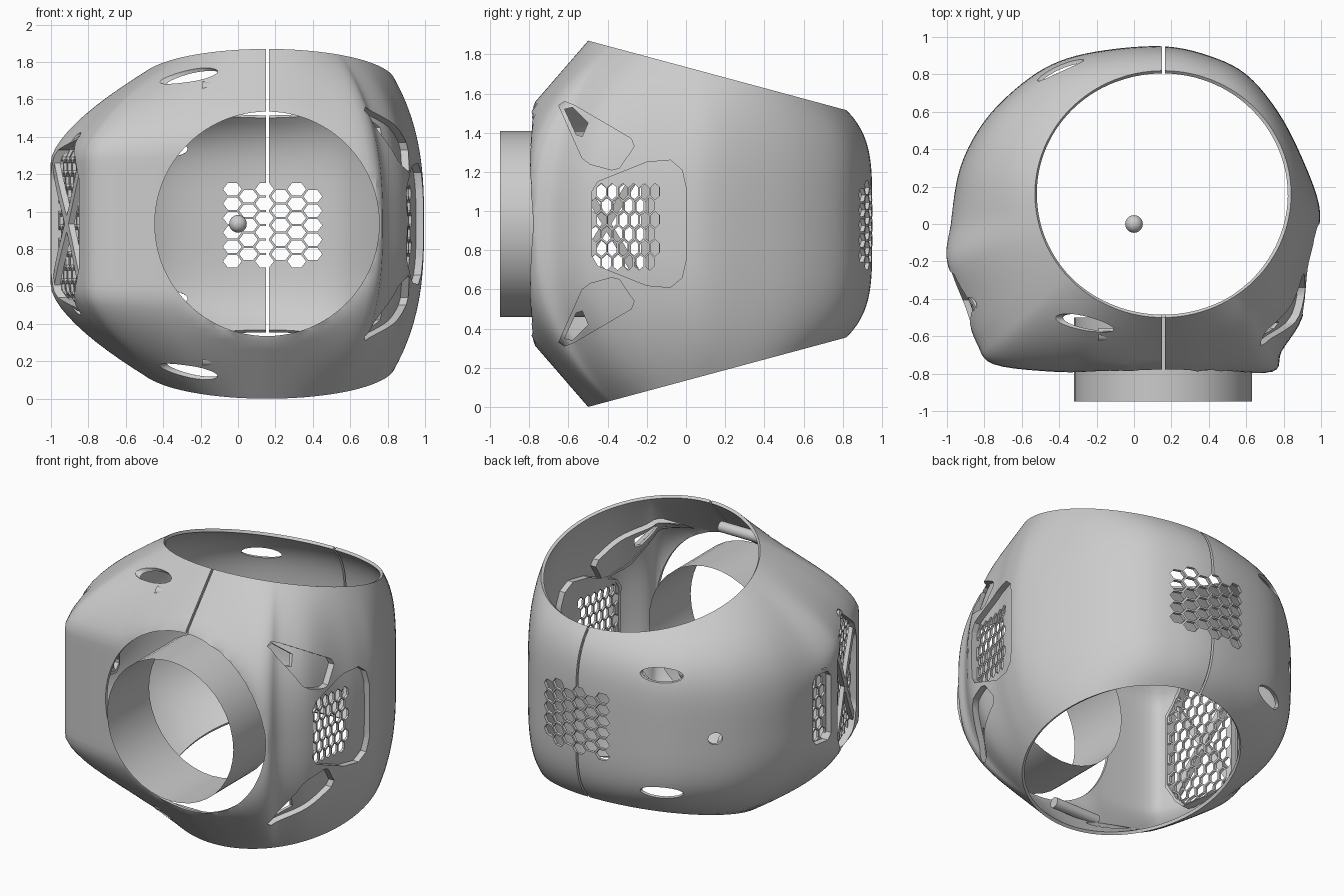
import bpy, bmesh, math
from mathutils import Vector, Matrix

cube = bpy.data.objects.get("Cube")
if cube:
    bpy.data.objects.remove(cube, do_unlink=True)

CX, CY, MID = 0.155, 0.16, 0.935
WALL, DEPTH = 0.02, 0.055

# Plan outline at mid height, counter-clockwise from the front
OUTLINE = [(-.43, -.79), (-.13, -.79), (.16, -.79), (.45, -.79), (.74, -.79),
           (.79, -.68), (.9, -.5), (.94, -.25), (.98, -.08), (.99, .1), (.9, .35),
           (.77, .6), (.6, .8), (.4, .9), (.16, .95), (-.15, .93), (-.4, .87),
           (-.6, .75), (-.8, .55), (-.93, .3), (-.98, 0), (-1, -.2), (-.91, -.45),
           (-.84, -.64), (-.75, -.75)]


def add_object(name, bm):
    mesh = bpy.data.meshes.new(name)
    bm.to_mesh(mesh)
    bm.free()
    obj = bpy.data.objects.new(name, mesh)
    bpy.context.collection.objects.link(obj)
    return obj


def activate(obj):
    bpy.ops.object.select_all(action='DESELECT')
    obj.select_set(True)
    bpy.context.view_layer.objects.active = obj


def apply_modifier(obj, mod):
    activate(obj)
    bpy.ops.object.modifier_apply(modifier=mod.name)


def boolean(obj, cutter, operation='DIFFERENCE', keep=False):
    mod = obj.modifiers.new("cut", 'BOOLEAN')
    mod.operation, mod.solver, mod.object = operation, 'EXACT', cutter
    apply_modifier(obj, mod)
    if not keep:
        bpy.data.objects.remove(cutter, do_unlink=True)


def smooth(obj):
    activate(obj)
    bpy.ops.object.shade_smooth_by_angle(angle=math.radians(30))


def outline_points(steps=5):
    n = len(OUTLINE)
    for i in range(n):
        a, b, c, d = (Vector(OUTLINE[(i + o) % n]) for o in (-1, 0, 1, 2))
        for j in range(steps):
            t = j / steps
            yield 0.5 * (2 * b + (c - a) * t + (2 * a - 5 * b + 4 * c - d) * t ** 2
                         + (3 * b - a - 3 * c + d) * t ** 3)


def body_surface(name, inset, thickness, rows=36):
    """Loft from the upper rim to the lower rim, pushed inward and thickened."""
    bm = bmesh.new()
    columns = []
    for e in outline_points():
        ang = math.atan2(e.y - CY, e.x - CX)
        rim = Vector((CX + .685 * math.cos(ang), CY + .66 * math.sin(ang)))
        half = 1.87 - .269 * (rim.y + .5) - MID
        flat = 0
        if e.y < -.65:
            flat = math.sqrt(max(0, .36 - (e.x - CX) ** 2)) / half
        if e.x < -.2:
            flat = max(flat, .42 * min(1, max(0, (.4 - e.y) / .6)))
        power = 2.6 + 2 * max(0, e.y)
        power -= (power - 1) * min(1, flat / .63)
        column = []
        for r in range(rows + 1):
            s = 2 * r / rows - 1
            f = 1 - max(0, (abs(s) - flat) / (1 - flat)) ** power
            p = rim + (e - rim) * f
            column.append(bm.verts.new((p.x, p.y, MID + s * half)))
        columns.append(column)
    for i, a in enumerate(columns):
        b = columns[(i + 1) % len(columns)]
        for r in range(rows):
            bm.faces.new((a[r], b[r], b[r + 1], a[r + 1]))
    bm.normal_update()
    for v, n in [(v, v.normal.copy()) for v in bm.verts]:
        v.co -= n * inset
    obj = add_object(name, bm)
    mod = obj.modifiers.new("thickness", 'SOLIDIFY')
    mod.thickness, mod.offset = thickness, -1
    apply_modifier(obj, mod)
    return obj


def prisms(polygons, axis, lo, hi):
    """Extrude flat polygons along x or y into one cutter."""
    bm = bmesh.new()
    for poly in polygons:
        place = (lambda u, v, w: (w, u, v)) if axis == 'x' else (lambda u, v, w: (u, w, v))
        ends = [[bm.verts.new(place(u, v, w)) for u, v in poly] for w in (lo, hi)]
        bm.faces.new(ends[0])
        bm.faces.new(ends[1])
        for i in range(len(poly)):
            j = (i + 1) % len(poly)
            bm.faces.new((ends[0][i], ends[0][j], ends[1][j], ends[1][i]))
    bmesh.ops.recalc_face_normals(bm, faces=bm.faces)
    return add_object("cutter", bm)


def honeycomb(u0, u1, v0, v1, a, b, gap, swap=False):
    """Staggered hexagons, long along v (or along u when swapped)."""
    if swap:
        return [[(u, v) for v, u in h] for h in honeycomb(v0, v1, u0, u1, a, b, gap)]
    cells, v, odd = [], v0, False
    while v <= v1 + .001:
        u = u0 + (a + gap / 2 if odd else 0)
        while u <= u1 + .001:
            cells.append([(u, v + b), (u - a, v + b / 2), (u - a, v - b / 2),
                          (u, v - b), (u + a, v - b / 2), (u + a, v + b / 2)])
            u += 2 * a + gap
        v += 1.5 * b + gap
        odd = not odd
    return cells


def flip(poly):
    return [(u, 2 * MID - v) for u, v in reversed(poly)]


def grow(poly, amount):
    c = sum((Vector(p) for p in poly), Vector((0, 0))) / len(poly)
    return [tuple(Vector(p) + (Vector(p) - c).normalized() * amount) for p in poly]


def recess(name, poly, side, holes):
    """Sunken window: opening in the shell, a surrounding wall and a pierced floor."""
    span = sorted((side * .3, side * 1.3))
    boolean(shell, prisms([poly], 'x', *span))
    floor = body_surface(name + "_panel", DEPTH - .015, .015)
    boolean(floor, prisms([poly], 'x', *span), 'INTERSECT')
    boolean(floor, prisms(holes, 'x', *span))
    wall = body_surface(name + "_frame", .004, DEPTH)
    boolean(wall, prisms([grow(poly, .018)], 'x', *span), 'INTERSECT')
    boolean(wall, prisms([poly], 'x', *span))
    smooth(floor)
    smooth(wall)


def ellipsoid_cut(center, radii, turn):
    bm = bmesh.new()
    bmesh.ops.create_uvsphere(bm, u_segments=24, v_segments=12, radius=1)
    bm.transform(Matrix.Translation(center) @ Matrix.Rotation(math.radians(turn), 4, 'Z')
                 @ Matrix.Diagonal((*radii, 1)))
    boolean(shell, add_object("cutter", bm))


def cylinder(name, radius, center, length, axis, caps=True, segments=32):
    bm = bmesh.new()
    bmesh.ops.create_cone(bm, cap_ends=caps, segments=segments, radius1=radius,
                          radius2=radius, depth=length)
    turn = Vector((0, 0, 1)).rotation_difference(Vector(axis)).to_matrix().to_4x4()
    bm.transform(Matrix.Translation(center) @ turn)
    return add_object(name, bm)


# Main shell with the round front opening
shell = body_surface("shell", 0, WALL)
boolean(shell, cylinder("cutter", .6, (CX, -.8, MID), .4, (0, 1, 0), segments=96))

# Corner windows and mesh window on the left side
corner = [(-.65, 1.54), (-.62, 1.56), (-.57, 1.54), (-.28, 1.37), (-.265, 1.33),
          (-.34, 1.22), (-.38, 1.21), (-.49, 1.24), (-.53, 1.27)]
corner_hole = [(-.62, 1.52), (-.58, 1.53), (-.5, 1.45), (-.53, 1.38), (-.56, 1.39)]
recess("upper_corner_window", corner, 1, [corner_hole])
recess("lower_corner_window", flip(corner), 1, [flip(corner_hole)])

half = [(-.48, .77), (-.45, .72), (-.2, .62), (-.08, .61), (-.02, .66), (0, .75)]
recess("left_mesh_window", half + flip(half), 1,
       honeycomb(-.46, -.14, .74, 1.14, .023, .042, .009))

# Large and narrow mesh windows on the right side
half = [(-.62, .7), (-.56, .58), (-.45, .48), (-.27, .54), (-.2, .68)]
big = half + flip(half)
recess("right_mesh_window", big, -1, honeycomb(-.61, -.22, .52, 1.36, .025, .042, .009))
half = [(-.13, .74), (-.1, .7), (0, .7), (.03, .74)]
recess("narrow_mesh_window", half + flip(half), -1,
       honeycomb(-.1, .01, .74, 1.14, .023, .042, .009))

# Crossing ribs over the large mesh window
bars = [[(-.6, .66), (-.57, .62), (-.39, .92), (-.42, .95)],
        [(-.23, .6), (-.2, .64), (-.39, .95), (-.42, .92)]]
for label, group in (("lower", bars), ("upper", [flip(b) for b in bars])):
    for i, bar in enumerate(group):
        rib = body_surface(label + "_rib_" + str(i + 1), .01, .03)
        boolean(rib, prisms([bar], 'x', -1.3, -.3), 'INTERSECT')
        smooth(rib)

# Back mesh and the seam between the two halves
boolean(shell, prisms(honeycomb(-.03, .4, .735, 1.14, .033, .05, .011, True), 'y', .6, 1.2))
seam = [(-1.2, -.2), (1.2, -.2), (1.2, 2.1), (-1.2, 2.1)]
boolean(shell, prisms([seam], 'x', .151, .166))

# Oval vents, mirrored above and below
for s in (-1, 1):
    ellipsoid_cut((-.27, -.53, MID + s * .79), (.19, .045, .06), -7)
    ellipsoid_cut((-.4, .84, MID + s * .4), (.14, .1, .045), 27)
    ellipsoid_cut((-.9, -.43, MID + s * .46), (.08, .04, .04), 0)
ellipsoid_cut((-.69, .67, .92), (.045, .1, .04), 45)
smooth(shell)

# Front tube, thin-walled and open
tube = cylinder("front_tube", .475, (CX, -.725, MID), .45, (0, 1, 0), False, 40)
smooth(tube)

# Joining rods behind the front seam
for label, z in (("upper", 1.66), ("lower", .21)):
    smooth(cylinder(label + "_rod", .035, (-.02, -.59, z), .34, (1, 0, 0)))

# Small ball at the centre
bm = bmesh.new()
bmesh.ops.create_uvsphere(bm, u_segments=24, v_segments=16, radius=.047)
bm.transform(Matrix.Translation((0, 0, MID)))
smooth(add_object("centre_ball", bm))
